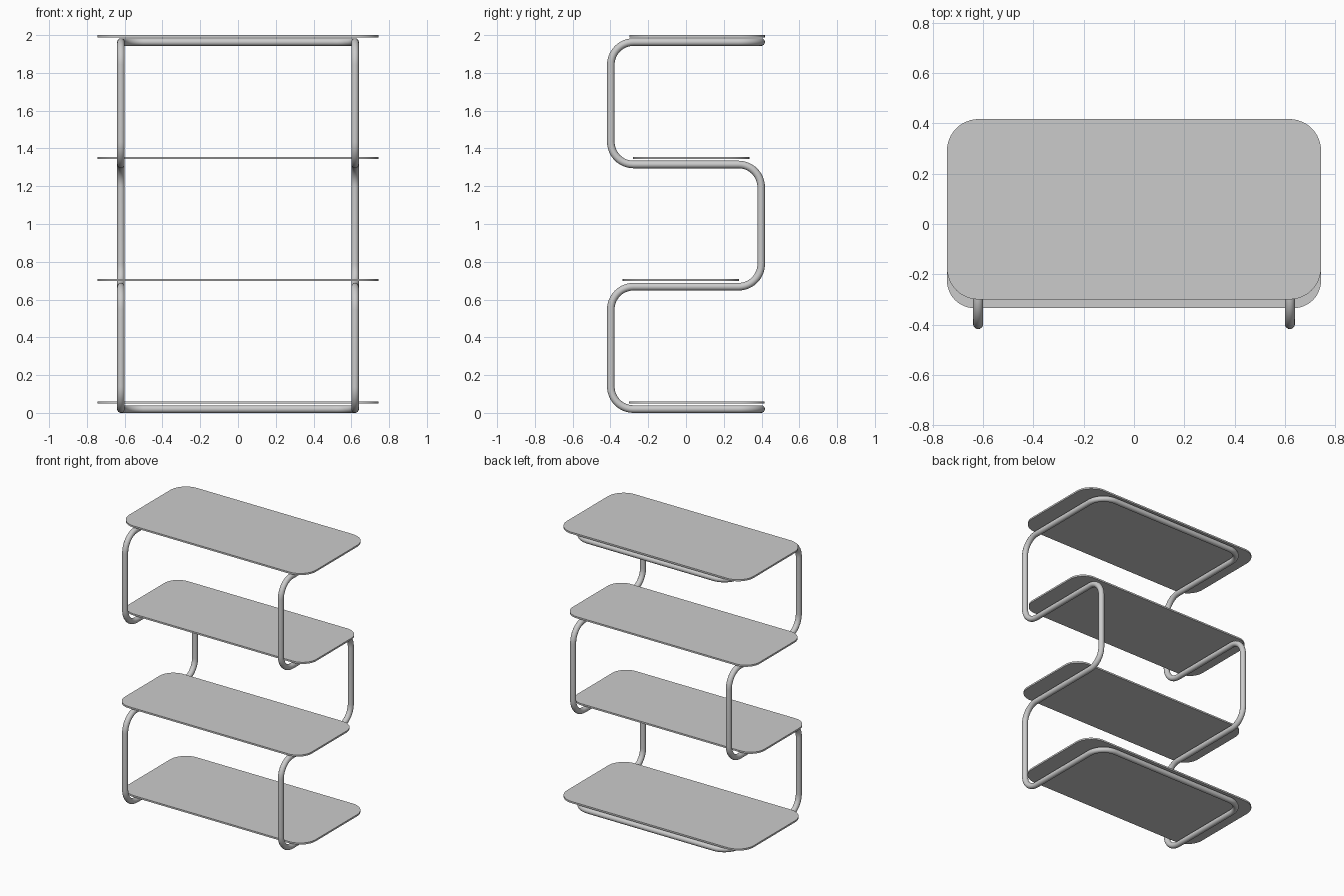
import bpy, bmesh, math
from mathutils import Vector

if "Cube" in bpy.data.objects:
    bpy.data.objects.remove(bpy.data.objects["Cube"])

TUBE_R = 0.02
BEND_R = 0.12
X, Y = 0.62, 0.398
LEVELS = [0.02, 0.668, 1.315, 1.963]


def fillet(points, radius, steps):
    """Round every corner of a closed 3D polyline made of right angles."""
    out = []
    n = len(points)
    for i, p in enumerate(points):
        a = (points[i - 1] - p).normalized()
        b = (points[(i + 1) % n] - p).normalized()
        centre = p + (a + b) * radius
        for k in range(steps + 1):
            t = math.pi / 2 * k / steps
            out.append(centre - b * radius * math.cos(t) - a * radius * math.sin(t))
    return out


def make_shelf(name, y0, y1, z, radius, half_width=0.744, thick=0.012):
    pts = [Vector(c) for c in ((-half_width, y0, z - thick / 2), (half_width, y0, z - thick / 2),
                               (half_width, y1, z - thick / 2), (-half_width, y1, z - thick / 2))]
    bm = bmesh.new()
    face = bm.faces.new([bm.verts.new(p) for p in fillet(pts, radius, 12)])
    ext = bmesh.ops.extrude_face_region(bm, geom=[face])
    top = [v for v in ext["geom"] if isinstance(v, bmesh.types.BMVert)]
    bmesh.ops.translate(bm, verts=top, vec=(0, 0, thick))
    bmesh.ops.recalc_face_normals(bm, faces=bm.faces)
    mesh = bpy.data.meshes.new(name)
    bm.to_mesh(mesh)
    bm.free()
    obj = bpy.data.objects.new(name, mesh)
    bpy.context.collection.objects.link(obj)
    smooth(obj)


def smooth(obj):
    bpy.ops.object.select_all(action='DESELECT')
    obj.select_set(True)
    bpy.context.view_layer.objects.active = obj
    bpy.ops.object.shade_smooth_by_angle(angle=math.radians(35))


# One continuous bent tube: up the right side in a serpentine, down the left
z0, z1, z2, z3 = LEVELS
side = [(Y, z0), (-Y, z0), (-Y, z1), (Y, z1), (Y, z2), (-Y, z2), (-Y, z3), (Y, z3)]
corners = [Vector((X, y, z)) for y, z in side] + [Vector((-X, y, z)) for y, z in reversed(side)]
path = fillet(corners, BEND_R, 12)

curve = bpy.data.curves.new("tube_frame", 'CURVE')
curve.dimensions = '3D'
curve.bevel_depth = TUBE_R
curve.bevel_resolution = 6
spline = curve.splines.new('POLY')
spline.points.add(len(path) - 1)
for sp, p in zip(spline.points, path):
    sp.co = (*p, 1)
spline.use_cyclic_u = True
frame = bpy.data.objects.new("tube_frame", curve)
bpy.context.collection.objects.link(frame)
bpy.ops.object.select_all(action='DESELECT')
frame.select_set(True)
bpy.context.view_layer.objects.active = frame
bpy.ops.object.convert(target='MESH')
smooth(bpy.context.view_layer.objects.active)

# Four thin shelves with rounded corners
make_shelf("bottom_shelf", -0.303, 0.416, 0.055, 0.125)
make_shelf("lower_middle_shelf", -0.335, 0.281, 0.703, 0.11)
make_shelf("upper_middle_shelf", -0.281, 0.335, 1.350, 0.11)
make_shelf("top_shelf", -0.300, 0.417, 1.994, 0.125)
